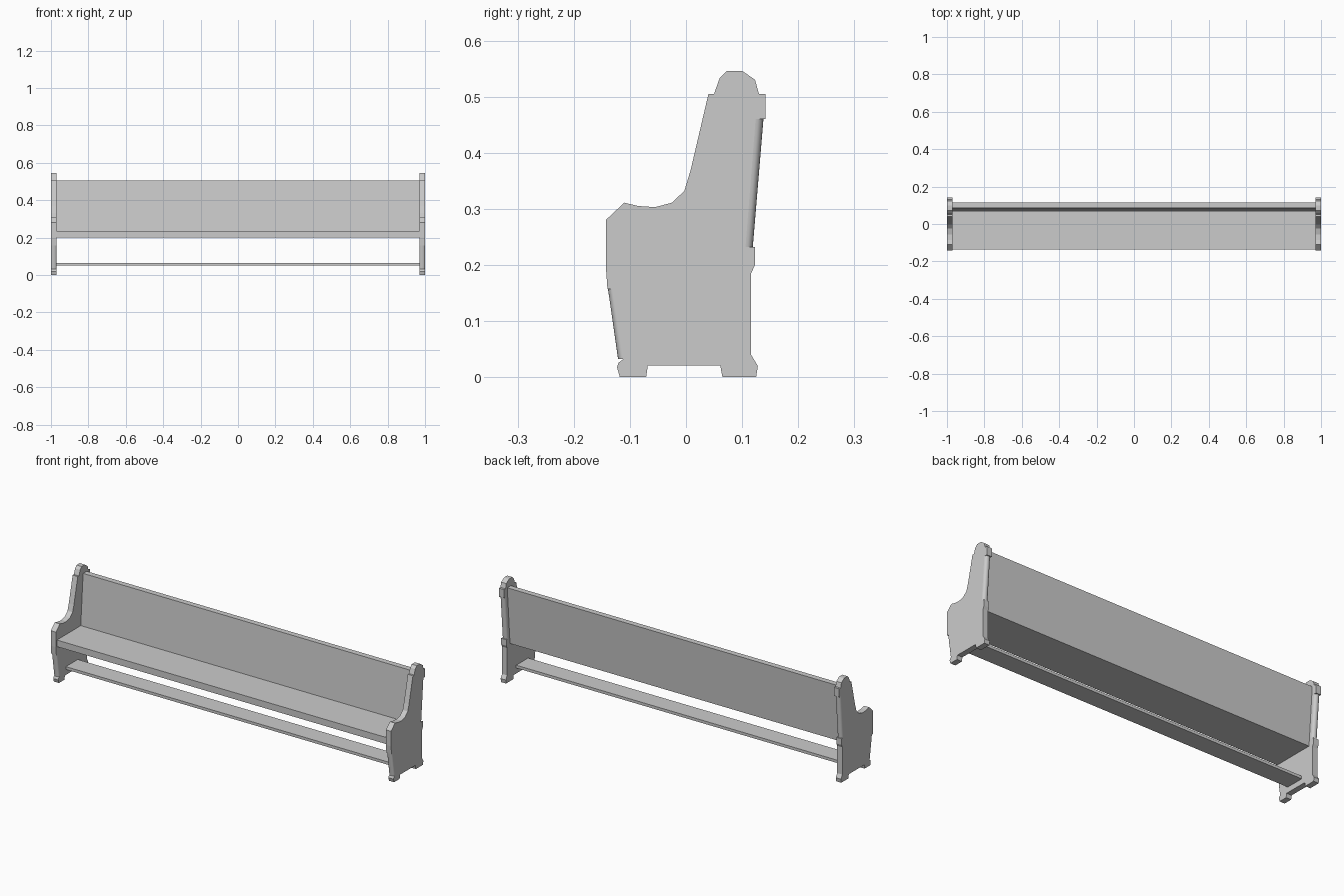
import bpy
import bmesh
from math import pi, sin, cos
from mathutils import Vector

default_cube = bpy.data.objects.get("Cube")
if default_cube:
    bpy.data.objects.remove(default_cube, do_unlink=True)

grey = bpy.data.materials.new("plain grey")
grey.use_nodes = True
colour = (0.6, 0.6, 0.6, 1)
grey.diffuse_color = colour
grey.node_tree.nodes["Principled BSDF"].inputs["Base Color"].default_value = colour

INNER, OUTER = 0.97, 1.0


def finish(name, bm):
    """Turn a bmesh into a named grey object."""
    bmesh.ops.recalc_face_normals(bm, faces=bm.faces)
    mesh = bpy.data.meshes.new(name)
    bm.to_mesh(mesh)
    bm.free()
    mesh.materials.append(grey)
    obj = bpy.data.objects.new(name, mesh)
    bpy.context.collection.objects.link(obj)
    return obj


def extrude_profile(name, profile, x0, x1):
    """Extrude a (y, z) outline along x."""
    bm = bmesh.new()
    face = bm.faces.new([bm.verts.new((x0, y, z)) for y, z in profile])
    moved = bmesh.ops.extrude_face_region(bm, geom=[face])["geom"]
    verts = [v for v in moved if isinstance(v, bmesh.types.BMVert)]
    bmesh.ops.translate(bm, verts=verts, vec=(x1 - x0, 0, 0))
    return finish(name, bm)


def rounded_edge(name, x0, x1, low, high, depth_low, depth_high, steps=10):
    """Half-round moulding along a slanted edge; depth is signed along y."""
    bm = bmesh.new()
    mid, radius = (x0 + x1) / 2, abs(x1 - x0) / 2
    rings = []
    for (y, z), depth in ((low, depth_low), (high, depth_high)):
        angles = [pi * i / steps for i in range(steps + 1)]
        rings.append([bm.verts.new((mid + radius * cos(a), y + depth * sin(a), z))
                      for a in angles])
    for i in range(steps):
        bm.faces.new((rings[0][i], rings[0][i + 1], rings[1][i + 1], rings[1][i]))
    for ring in rings:
        bm.faces.new(ring)
    obj = finish(name, bm)
    for poly in obj.data.polygons:
        poly.use_smooth = len(poly.vertices) == 4
    return obj


# Outline of a bench end: back edge, feet, front edge, arm, shoulder and crest
back_low, back_high = (0.106, 0.232), (0.124, 0.46)
front_low, front_high = (-0.112, 0.032), (-0.131, 0.157)
end_outline = [
    (0.13, 0.505), (0.142, 0.505), (0.142, 0.46), back_high,
    back_low, (0.123, 0.232), (0.123, 0.2), (0.116, 0.185),
    (0.116, 0.04), (0.128, 0.02), (0.125, 0), (0.065, 0), (0.061, 0.021),
    (-0.068, 0.021), (-0.071, 0), (-0.118, 0), (-0.123, 0.018),
    (-0.12, 0.026), front_low, front_high, (-0.14, 0.157),
    (-0.143, 0.2), (-0.143, 0.28), (-0.11, 0.311), (-0.085, 0.305),
    (-0.055, 0.303), (-0.025, 0.311), (-0.003, 0.332), (0.008, 0.368),
    (0.04, 0.505), (0.05, 0.505), (0.06, 0.533), (0.073, 0.546),
    (0.1, 0.546), (0.123, 0.53),
]

# Both ends with their rounded front and back edges
for side, sign in (("left", 1), ("right", -1)):
    x0, x1 = sign * INNER, sign * OUTER
    extrude_profile(side + "_end_panel", end_outline, x0, x1)
    rounded_edge(side + "_back_moulding", x0, x1, back_low, back_high, 0.013, 0.014)
    rounded_edge(side + "_front_moulding", x0, x1, front_low, front_high, -0.009, -0.008)

# Seat board
extrude_profile("seat", [(-0.135, 0.2), (0.092, 0.2), (0.092, 0.235), (-0.135, 0.235)],
                -INNER, INNER)

# Slanted backrest board
extrude_profile("backrest", [(0.063, 0.2), (0.092, 0.2), (0.115, 0.505), (0.085, 0.505)],
                -INNER, INNER)

# Low foot rail between the ends
extrude_profile("foot_rail", [(-0.06, 0.05), (0.04, 0.05), (0.04, 0.065), (-0.06, 0.065)],
                -INNER, INNER)
